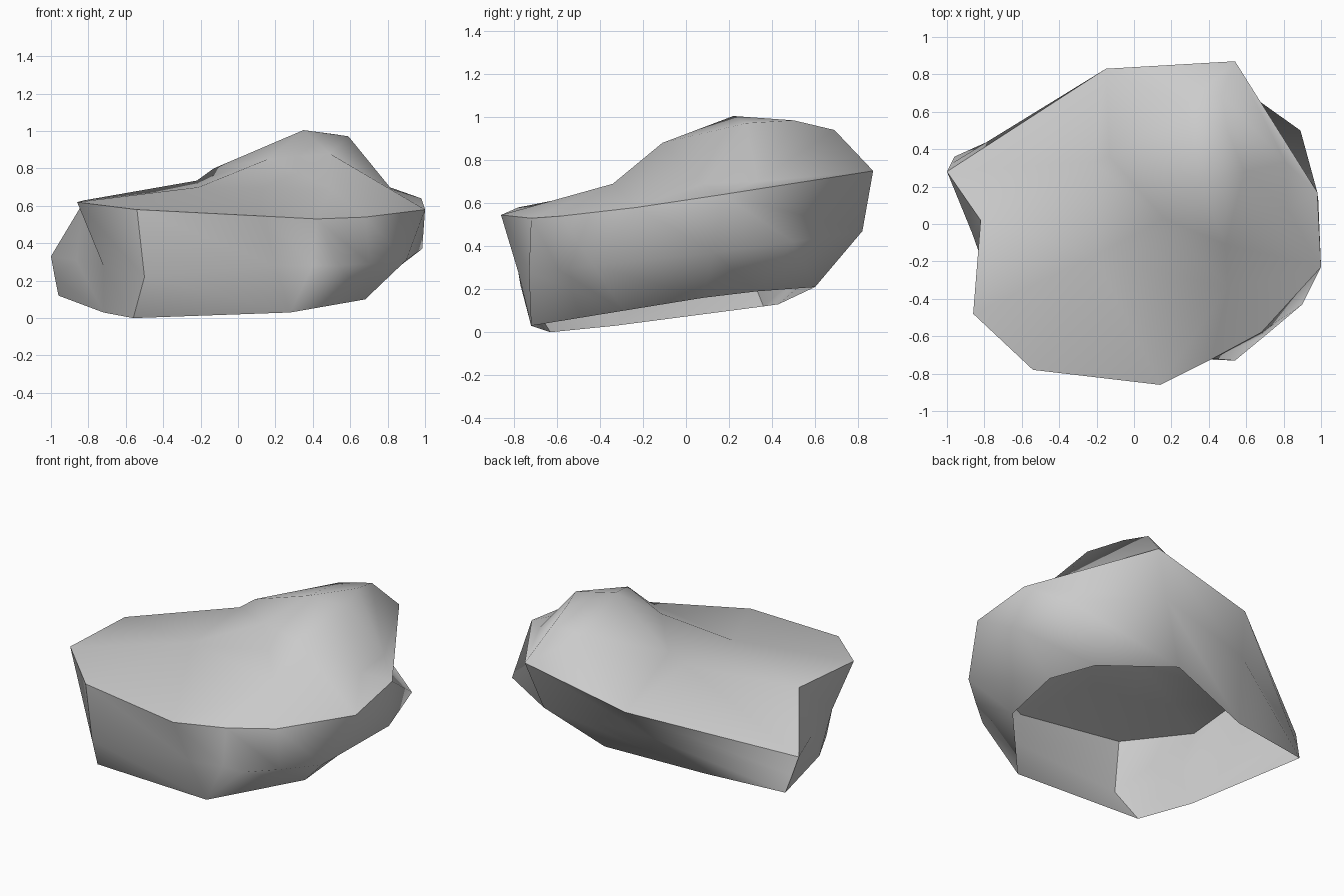
import bpy
import bmesh
import math
from mathutils import Vector
from mathutils.geometry import delaunay_2d_cdt

# Remove the default object
default_cube = bpy.data.objects.get("Cube")
if default_cube:
    bpy.data.objects.remove(default_cube, do_unlink=True)


def flat_material(name, colour):
    material = bpy.data.materials.new(name)
    material.use_nodes = True
    material.diffuse_color = colour
    shader = material.node_tree.nodes["Principled BSDF"]
    shader.inputs["Base Color"].default_value = colour
    shader.inputs["Roughness"].default_value = 1
    return material


# Rim of the rock, counter-clockwise, ending at the front left corner
rim = {
    "front_left": (-.54, -.78, .58),
    "front": (.14, -.86, .545),
    "front_right": (.42, -.72, .53),
    "right_front": (.68, -.58, .54),
    "right": (1, -.23, .58),
    "right_back": (.98, .17, .64),
    "back_right": (.54, .87, .75),
    "back": (-.15, .83, .6),
    "back_left": (-1, .28, .33),
    "notch": (-.82, .02, .63),
    "left": (-.86, -.48, .62),
}

# Crest climbing from the left corner, then the hump behind it
crest = [(-.21, -.17, .7), (.16, .03, .85), (.49, -.11, .88)]
hump = [
    (.35, .22, 1.005), (.59, .28, .972), (.5, .5, .985), (.47, .69, .94),
    (.27, .63, .91), (-.13, .36, .8), (-.22, .33, .735),
    (.5, -.34, .69), (.82, .08, .69), (.81, .33, .7),
]

# Open lower edge, named by the side it lies on
foot = {
    "left": (-.72, -.33, .03),
    "front_left": (-.56, -.63, 0),
    "front": (.28, -.72, .03),
    "right_front": (.68, -.29, .1),
    "right": (.71, .08, .16),
    "right_back": (.57, .33, .19),
    "back": (.16, .6, .21),
    "back_left": (-.44, .43, .13),
    "tip": (-.96, .36, .12),
}

# Wall columns: rim corner, bulge point, foot corner
columns = [
    ("front_left", (-.5, -.77, .22), "front_left"),
    ("front", (.2, -.78, .28), "front"),
    ("front_right", (.4, -.725, .28), "front"),
    ("front_right", (.54, -.73, .28), "front"),
    ("right_front", (.71, -.59, .29), "right_front"),
    ("right", (.9, -.43, .31), "right_front"),
    ("right_back", (.985, .13, .37), "right"),
    ("right_back", (.89, .5, .42), "right_back"),
    ("back_right", (.44, .82, .47), "back"),
    ("back", (-.25, .68, .4), "back_left"),
    ("back_left", (-.98, .32, .22), "tip"),
    ("notch", (-.865, -.05, .31), "left"),
    ("left", (-.72, -.46, .28), "left"),
]

bm = bmesh.new()
rim_verts = {name: bm.verts.new(point) for name, point in rim.items()}
hump_verts = [bm.verts.new(point) for point in crest + hump]
foot_verts = {name: bm.verts.new(point) for name, point in foot.items()}


def add_triangle(*corners):
    # Columns that share a corner collapse one triangle, so skip it
    if len(set(corners)) == len(corners):
        bm.faces.new(corners)


def crease(path):
    for first, second in zip(path, path[1:]):
        edge = bm.edges.get((first, second))
        if edge:
            edge.smooth = False


# Top surface: triangulate the hump inside the rim, keeping the crest as edges
top_verts = list(rim_verts.values()) + hump_verts
count = len(rim_verts)
outline = [(i, (i + 1) % count) for i in range(count)]
ridge = [(i, i + 1) for i in range(count - 1, count + len(crest) - 1)]
flat_points = [Vector(v.co[:2]) for v in top_verts]
faces = delaunay_2d_cdt(flat_points, outline + ridge,
                        [list(range(count))], 1, 1e-5)[2]
for face in faces:
    add_triangle(*[top_verts[i] for i in face])

# Side walls: two triangulated bands between rim, bulge and foot
walls = {bulge: (rim_verts[top], bm.verts.new(bulge), foot_verts[bottom])
         for top, bulge, bottom in columns}
wall_list = list(walls.values())
for current, following in zip(wall_list, wall_list[1:] + wall_list[:1]):
    for level in range(2):
        a, b = current[level:level + 2]
        d, c = following[level:level + 2]
        add_triangle(a, b, c)
        add_triangle(a, c, d)

# Sharp creases around the rim and down the front left and back left corners
rim_loop = list(rim_verts.values())
crease(rim_loop + rim_loop[:1])
for top, bulge, bottom in columns:
    if top in ("front_left", "back_left"):
        crease(walls[bulge])

mesh = bpy.data.meshes.new("rock")
bm.to_mesh(mesh)
bm.free()
mesh.materials.append(flat_material("stone grey", (.6, .6, .6, 1)))

rock = bpy.data.objects.new("rock", mesh)
bpy.context.collection.objects.link(rock)
bpy.ops.object.select_all(action="DESELECT")
rock.select_set(True)
bpy.context.view_layer.objects.active = rock
bpy.ops.object.shade_smooth_by_angle(angle=math.radians(85), keep_sharp_edges=True)
